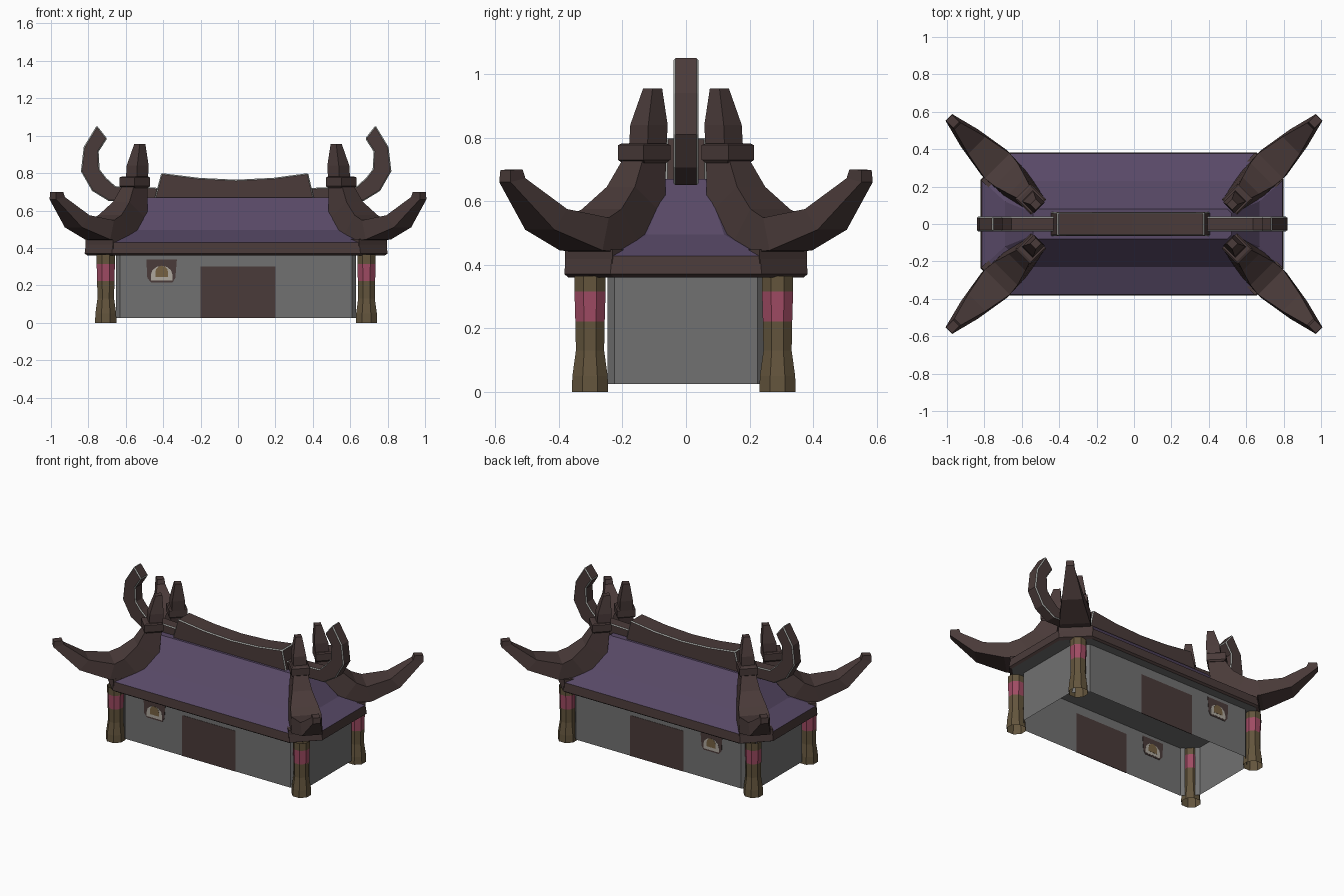
import bpy, bmesh, math
from mathutils import Vector

if "Cube" in bpy.data.objects:
    bpy.data.objects.remove(bpy.data.objects["Cube"])


def material(name, rgb):
    m = bpy.data.materials.new(name)
    m.diffuse_color = (*rgb, 1)
    m.use_nodes = True
    m.node_tree.nodes["Principled BSDF"].inputs["Base Color"].default_value = m.diffuse_color
    return m


BROWN = material("dark brown wood", (0.068, 0.043, 0.041))
PURPLE = material("purple roof", (0.098, 0.067, 0.135))
GRAY = material("gray wall", (0.165, 0.165, 0.165))
OLIVE = material("olive post", (0.125, 0.090, 0.046))
PINK = material("pink band", (0.35, 0.07, 0.125))
CREAM = material("cream window", (0.42, 0.39, 0.34))
GOLD = material("gold window", (0.18, 0.12, 0.055))
PALE = material("pale worn edge", (0.40, 0.41, 0.39))
OX = -0.01  # the building sits slightly left of the horn tips


def loft(name, rings, mats, cap_start=True, cap_end=True, rule=None, skip=()):
    """Skin a list of equal-length point rings; rule(face) picks the material."""
    bm = bmesh.new()
    loops = [[bm.verts.new(p) for p in ring] for ring in rings]
    n = len(loops[0])
    for a, b in zip(loops, loops[1:]):
        for i in range(n):
            j = (i + 1) % n
            if i not in skip:
                bm.faces.new((a[i], a[j], b[j], b[i]))
    if cap_start:
        bm.faces.new(loops[0][::-1])
    if cap_end:
        bm.faces.new(loops[-1])
    bmesh.ops.recalc_face_normals(bm, faces=bm.faces)
    if rule:
        for f in bm.faces:
            f.material_index = rule(f)
    me = bpy.data.meshes.new(name)
    bm.to_mesh(me)
    bm.free()
    for m in mats:
        me.materials.append(m)
    ob = bpy.data.objects.new(name, me)
    bpy.context.collection.objects.link(ob)
    return ob


def pale_edges(ob):
    """Thin light bevel along the sharp edges."""
    ob.data.materials.append(PALE)
    mod = ob.modifiers.new("worn edge", "BEVEL")
    mod.width, mod.segments, mod.material = 0.006, 1, 1
    mod.limit_method, mod.angle_limit = "ANGLE", math.radians(65)


def octagon(hx, hy, c, z):
    """Rectangle with cut corners."""
    q = [(hx, hy - c), (hx - c, hy), (c - hx, hy), (-hx, hy - c)]
    q += [(-x, -y) for x, y in q]
    return [(x + OX, y, z) for x, y in q]


def plate(name, outline, y, thick, mat):
    """Thin painted panel, showing on both sides of a wall at y."""
    rings = [[(x, y + s * thick / 2, z) for x, z in outline] for s in (-1, 1)]
    loft(name, rings, [mat])


def arch(cx, z0, w, straight, rise):
    pts = [(cx - w, z0), (cx + w, z0)]
    return pts + [(cx + w * math.cos(math.pi * i / 6),
                   z0 + straight + rise * math.sin(math.pi * i / 6)) for i in range(7)]


# Walls: open underneath; the cut corners leave a slot filled by the posts
WALL_Y = 0.31


def wall_ring(z):
    o = [Vector(p) for p in octagon(0.705, WALL_Y, 0.085, z)]
    ring = []
    for a, b in zip(o[0::2], o[1::2]):
        ring += [a, a.lerp(b, 0.25), a.lerp(b, 0.75), b]
    return ring


loft("walls", [wall_ring(0.025), wall_ring(0.362)], [GRAY],
     cap_start=False, cap_end=False, skip=(1, 5, 9, 13))

# Doors and windows on front and back
for side, s in (("front", -1), ("back", 1)):
    y = WALL_Y * s
    plate(side + "_door", [(-0.2, 0.025), (0.2, 0.025), (0.2, 0.3), (-0.2, 0.3)], y, 0.004, BROWN)
    plate(side + "_window_frame",
          [(-0.465, 0.215), (-0.35, 0.215), (-0.335, 0.24), (-0.327, 0.337),
           (-0.49, 0.337), (-0.485, 0.24)], y, 0.005, BROWN)
    plate(side + "_window_arch", arch(-0.408, 0.225, 0.058, 0.03, 0.05), y, 0.007, CREAM)
    plate(side + "_window_pane", arch(-0.408, 0.245, 0.034, 0.025, 0.035), y, 0.009, GOLD)

# Eave trim with a gray underside, which is also the ceiling
loft("eave_trim",
     [octagon(0.795, 0.37, 0.145, 0.36), octagon(0.81, 0.383, 0.145, 0.37),
      octagon(0.803, 0.378, 0.145, 0.428)],
     [BROWN, GRAY], cap_end=False, rule=lambda f: 1 if f.normal.z < -0.95 else 0)

# Hipped roof: shallow skirt, then a steep slope
loft("roof",
     [octagon(0.803, 0.378, 0.145, 0.428), octagon(0.68, 0.23, 0.11, 0.495),
      octagon(0.53, 0.08, 0.02, 0.67)],
     [PURPLE], cap_start=False)

# Sagging ridge beam
rings = []
for xb, xt, zt in ((-0.44, -0.40, 0.80), (-0.2, -0.2, 0.775), (0, 0, 0.765),
                   (0.2, 0.2, 0.775), (0.42, 0.385, 0.80)):
    rings.append([(xb + OX, -0.065, 0.65), (xb + OX, 0.065, 0.65),
                  (xt + OX, 0.062, zt), (xt + OX, -0.062, zt)])
pale_edges(loft("ridge_beam", rings, [BROWN]))

# Curled hooks at the ridge ends: outer and inner edge of each station
HOOK = [((0.38, 0.65), (0.38, 0.72)), ((0.68, 0.65), (0.645, 0.73)),
        ((0.77, 0.705), (0.695, 0.775)), ((0.83, 0.81), (0.73, 0.82)),
        ((0.815, 0.94), (0.735, 0.915)), ((0.745, 1.055), (0.69, 0.985))]
for side, s in (("left", -1), ("right", 1)):
    pale_edges(loft(
        side + "_ridge_hook",
        [[(s * o[0] + OX, -0.039, o[1]), (s * o[0] + OX, 0.039, o[1]),
          (s * i[0] + OX, 0.039, i[1]), (s * i[0] + OX, -0.039, i[1])] for o, i in HOOK],
        [BROWN]))

# Corner parts run along diagonals: (inner t, z), (outer t, z), width
TUSK = [((0.53, 0.70), (0.568, 0.698), 0.045), ((0.523, 0.672), (0.57, 0.66), 0.05),
        ((0.42, 0.575), (0.46, 0.51), 0.13), ((0.31, 0.548), (0.33, 0.445), 0.19),
        ((0.265, 0.575), (0.19, 0.43), 0.175), ((0.205, 0.645), (0.11, 0.55), 0.125),
        ((0.168, 0.73), (0.095, 0.73), 0.09)]
COLLAR = [((0.165, 0.72), (0.098, 0.72), 0.10), ((0.174, 0.73), (0.09, 0.73), 0.115),
          ((0.174, 0.776), (0.09, 0.776), 0.115), ((0.165, 0.782), (0.098, 0.782), 0.10)]
SPIKE = [((0.150, 0.775), (0.09, 0.775), 0.082), ((0.147, 0.84), (0.086, 0.84), 0.08),
         ((0.12, 0.955), (0.09, 0.955), 0.042)]


def diagonal_loft(name, stations, sx, sy):
    across = Vector((-1, 1, 0)).normalized()
    rings = []
    for (t1, z1), (t2, z2), w in stations:
        a, b, h = Vector((0.42 + t1, t1, z1)), Vector((0.42 + t2, t2, z2)), across * w / 2
        rings.append([(p.x * sx, p.y * sy, p.z) for p in (a - h, a + h, b + h, b - h)])
    loft(name, rings, [BROWN])


def post_ring(cx, cy, r, z):
    return [(cx + r * math.cos(math.pi * (2 * k + 1) / 8),
             cy + r * math.sin(math.pi * (2 * k + 1) / 8), z) for k in range(8)]


POST = [(0.062, 0), (0.060, 0.05), (0.048, 0.13), (0.050, 0.222), (0.053, 0.315), (0.053, 0.365)]
CORNER = [(0.806, 0.232), (0.657, 0.381), (0.58, 0.30), (0.725, 0.155)]
for sx, xn in ((-1, "left"), (1, "right")):
    for sy, yn in ((-1, "front"), (1, "back")):
        tag = yn + "_" + xn
        diagonal_loft(tag + "_tusk", TUSK, sx, sy)
        diagonal_loft(tag + "_collar", COLLAR, sx, sy)
        diagonal_loft(tag + "_spike", SPIKE, sx, sy)
        # Raised corner block of the eave
        loft(tag + "_eave_corner",
             [[(sx * x + OX, sy * y, z) for x, y in CORNER] for z in (0.375, 0.448)], [BROWN])
        # Eight-sided post with a painted band
        loft(tag + "_post",
             [post_ring(sx * 0.697 + OX, sy * 0.295 - 0.007, r, z) for r, z in POST],
             [OLIVE, PINK], cap_start=False, cap_end=False,
             rule=lambda f: 1 if 0.23 < f.calc_center_median().z < 0.31 else 0)
